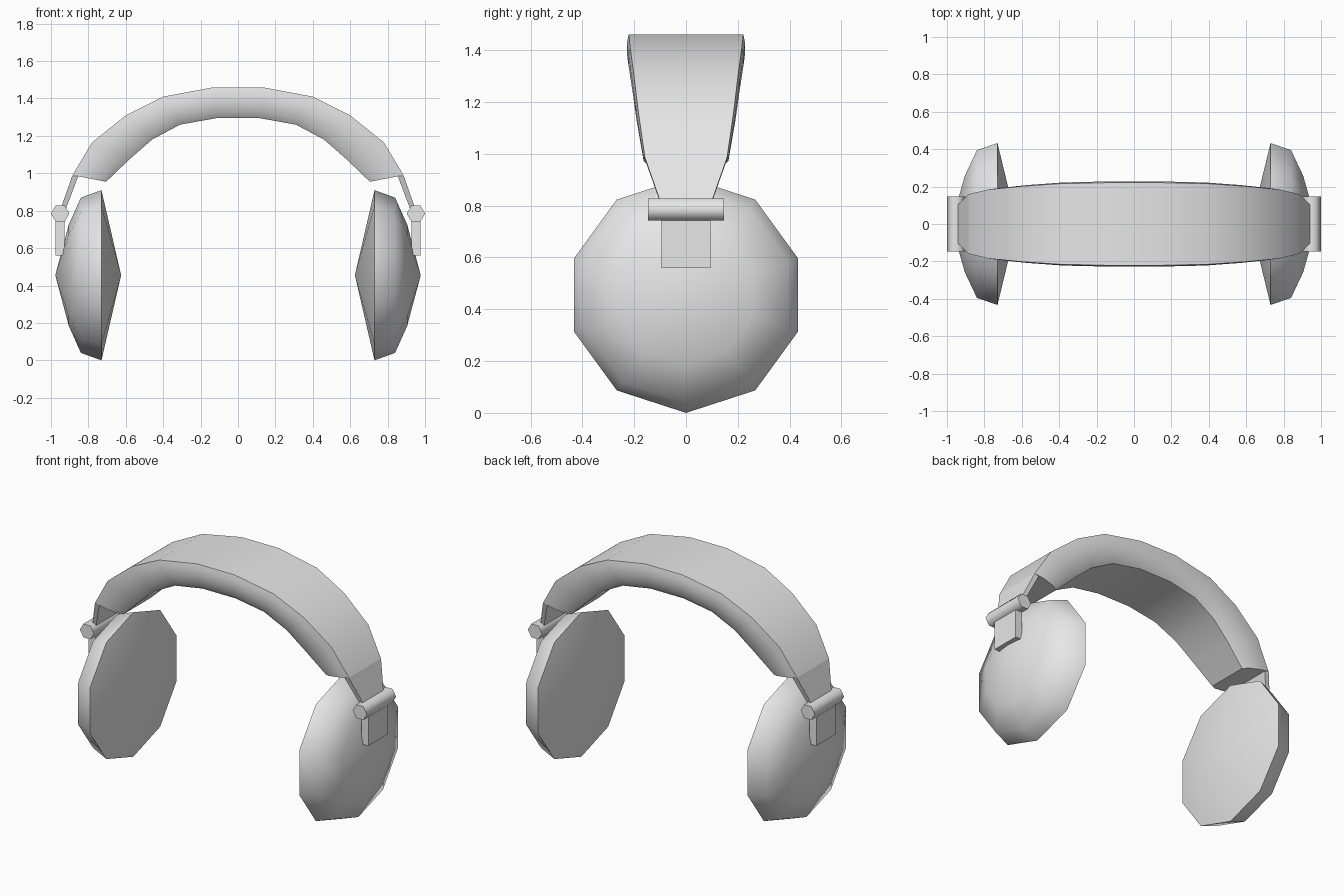
import bpy, bmesh, math

cube = bpy.data.objects.get("Cube")
if cube:
    bpy.data.objects.remove(cube, do_unlink=True)

grey = bpy.data.materials.new("plain grey")
grey.use_nodes = True
grey.diffuse_color = (0.8, 0.8, 0.8, 1)
grey.node_tree.nodes["Principled BSDF"].inputs["Base Color"].default_value = (0.8, 0.8, 0.8, 1)


def loft(name, rings, smooth_angle):
    """Skin a list of equal-length closed rings; one-point rings become tips."""
    bm = bmesh.new()
    loops = [[bm.verts.new(p) for p in ring] for ring in rings]
    for a, b in zip(loops, loops[1:]):
        n = max(len(a), len(b))
        for i in range(n):
            j = (i + 1) % n
            if len(a) == 1:
                bm.faces.new((a[0], b[i], b[j]))
            elif len(b) == 1:
                bm.faces.new((a[i], a[j], b[0]))
            else:
                bm.faces.new((a[i], a[j], b[j], b[i]))
    for end in (loops[0], loops[-1]):
        if len(end) > 2:
            bm.faces.new(end)
    bmesh.ops.recalc_face_normals(bm, faces=bm.faces)
    mesh = bpy.data.meshes.new(name)
    bm.to_mesh(mesh)
    bm.free()
    mesh.materials.append(grey)
    obj = bpy.data.objects.new(name, mesh)
    bpy.context.collection.objects.link(obj)
    bpy.ops.object.select_all(action="DESELECT")
    obj.select_set(True)
    bpy.context.view_layer.objects.active = obj
    bpy.ops.object.shade_smooth_by_angle(angle=math.radians(smooth_angle))
    return obj


def section(outer, inner, width, shape):
    """Cross-section of the band between an outer and an inner (x, z) point."""
    half = [(w * width, outer[0] + (inner[0] - outer[0]) * t,
             outer[1] + (inner[1] - outer[1]) * t) for t, w in shape]
    return ([(x, y, z) for y, x, z in half]
            + [(x, -y, z) for y, x, z in reversed(half)])


# Padded headband: outer point, inner point, half width
stations = [
    ((0.13, 1.46), (0.115, 1.295), 0.228),
    ((0.40, 1.41), (0.31, 1.26), 0.222),
    ((0.60, 1.31), (0.46, 1.18), 0.208),
    ((0.78, 1.165), (0.58, 1.075), 0.190),
    ((0.885, 0.99), (0.705, 0.955), 0.164),
]
pad_shape = [(0, 0.97), (0.2, 1.0), (0.45, 1.0), (0.8, 0.94), (1, 0.82)]
left = [section(o, i, w, pad_shape) for o, i, w in stations]
right = [[(-x, y, z) for x, y, z in ring] for ring in left]
loft("headband", right[::-1] + left, 50)

# Ear cup profile: distance from centre plane, radius
cup_profile = [(0.625, 0), (0.73, 0.455), (0.84, 0.415), (0.905, 0.27), (0.977, 0)]
flat = [(0, 1), (1, 1)]

for s, side in ((1, "left"), (-1, "right")):
    # Ten-sided ear cup with a domed outside and a shallow conical inside
    rings = []
    for x, r in cup_profile:
        count = 10 if r else 1
        rings.append([(s * x, r * math.sin(k * math.tau / 10),
                       0.455 - r * math.cos(k * math.tau / 10)) for k in range(count)])
    loft(side + "_ear_cup", rings, 50)

    # Thin strap from the headband down to the hinge
    strap = [section((0.885, 0.99), (0.855, 0.982), 0.160, flat),
             section((0.955, 0.79), (0.93, 0.785), 0.09, flat)]
    loft(side + "_strap", [[(s * x, y, z) for x, y, z in r] for r in strap], 30)

    # Hexagonal hinge pin
    pin = [[(s * (0.951 + 0.049 * math.cos(k * math.tau / 6)), y,
             0.785 + 0.049 * math.sin(k * math.tau / 6)) for k in range(6)]
           for y in (-0.146, 0.146)]
    loft(side + "_hinge_pin", pin, 65)

    # Flat plate hanging from the hinge beside the cup
    plate = [[(s * x, y, z) for x, y in ((0.928, -0.095), (0.975, -0.095),
                                         (0.975, 0.095), (0.928, 0.095))]
             for z in (0.56, 0.785)]
    loft(side + "_hinge_plate", plate, 30)
